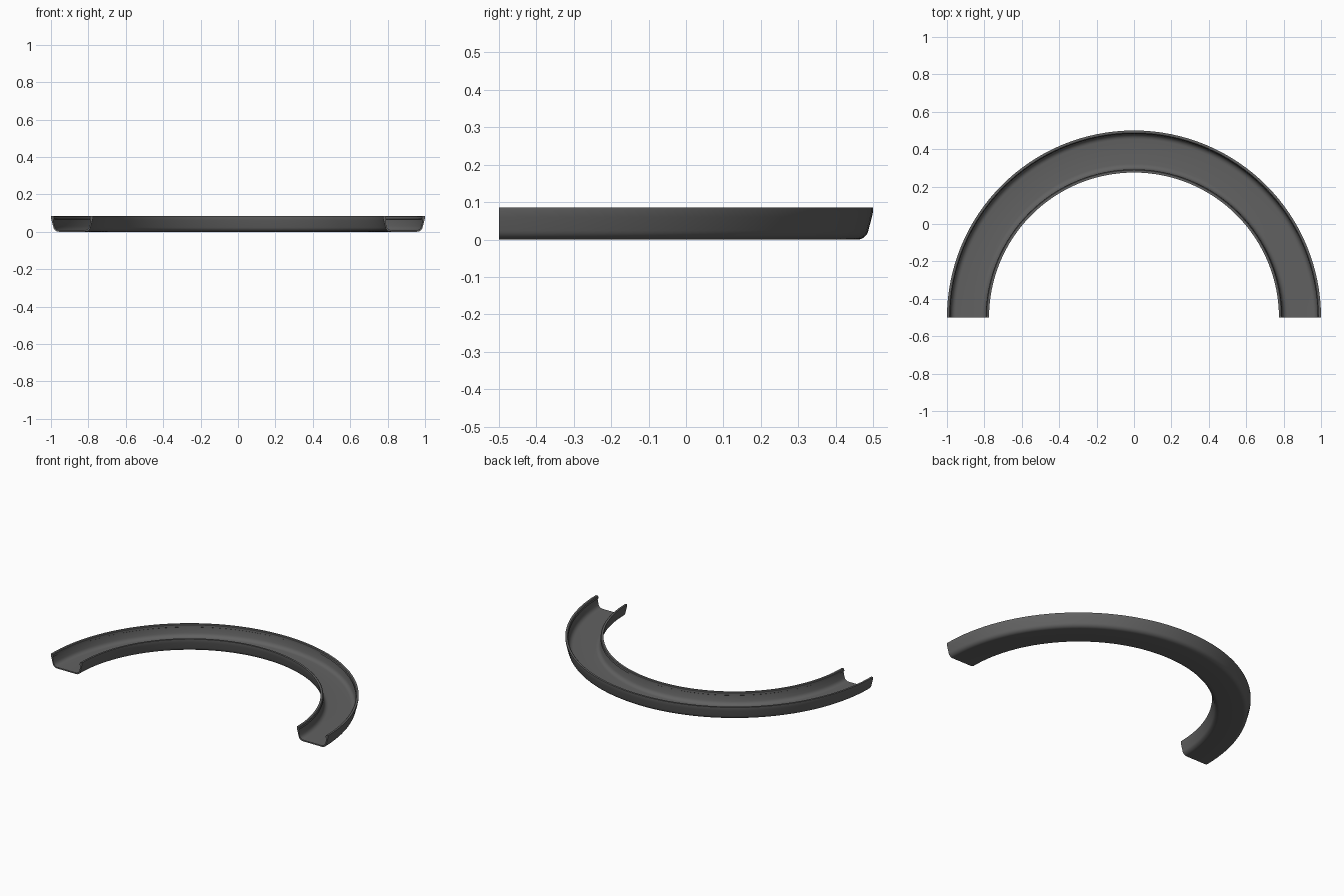
import bpy, bmesh, math

if "Cube" in bpy.data.objects:
    bpy.data.objects.remove(bpy.data.objects["Cube"])

SEGMENTS = 64
CENTRE_Y = -0.5        # arc centre
MID_R = 0.8875         # middle radius of the channel

# Half cross-section: (offset from the channel middle, height)
# outside, from floor centre to rim
outer = [(0.070, 0.0)]
for i in range(1, 7):                      # rounded bottom corner
    a = math.radians(-90 + 78 * i / 6)
    outer.append((0.070 + 0.030 * math.sin(math.radians(13 * i)), 0.030 + 0.030 * math.sin(a)))
outer += [(0.109, 0.060), (0.1125, 0.076), (0.1125, 0.085)]
# inside, from rim bead down to the floor
inner = [(0.100, 0.085), (0.096, 0.081), (0.095, 0.068), (0.100, 0.065), (0.098, 0.050)]
for i in range(6):                         # inner fillet
    a = math.radians(-12 - 78 * i / 5)
    inner.append((0.066 + 0.028 * math.cos(a), 0.036 + 0.028 * math.sin(a)))

half = outer + inner
profile = half + [(-x, z) for x, z in reversed(half)]

# Sweep the section through a half turn
bm = bmesh.new()
rings = []
for s in range(SEGMENTS + 1):
    a = math.pi * s / SEGMENTS
    rings.append([bm.verts.new(((MID_R + x) * math.cos(a),
                                CENTRE_Y + (MID_R + x) * math.sin(a), z)) for x, z in profile])
n = len(profile)
for r0, r1 in zip(rings, rings[1:]):
    for i in range(n):
        j = (i + 1) % n
        bm.faces.new((r0[i], r0[j], r1[j], r1[i]))

# Flat end faces
bm.faces.new(rings[0])
bm.faces.new(rings[-1])
bmesh.ops.recalc_face_normals(bm, faces=bm.faces)

mesh = bpy.data.meshes.new("curved_gutter")
bm.to_mesh(mesh)
bm.free()
gutter = bpy.data.objects.new("curved_gutter", mesh)
bpy.context.collection.objects.link(gutter)

mat = bpy.data.materials.new("dark_grey")
mat.diffuse_color = (0.12, 0.12, 0.12, 1)
mat.use_nodes = True
mat.node_tree.nodes["Principled BSDF"].inputs["Base Color"].default_value = mat.diffuse_color
mesh.materials.append(mat)

bpy.context.view_layer.objects.active = gutter
gutter.select_set(True)
bpy.ops.object.shade_smooth_by_angle(angle=math.radians(30))
